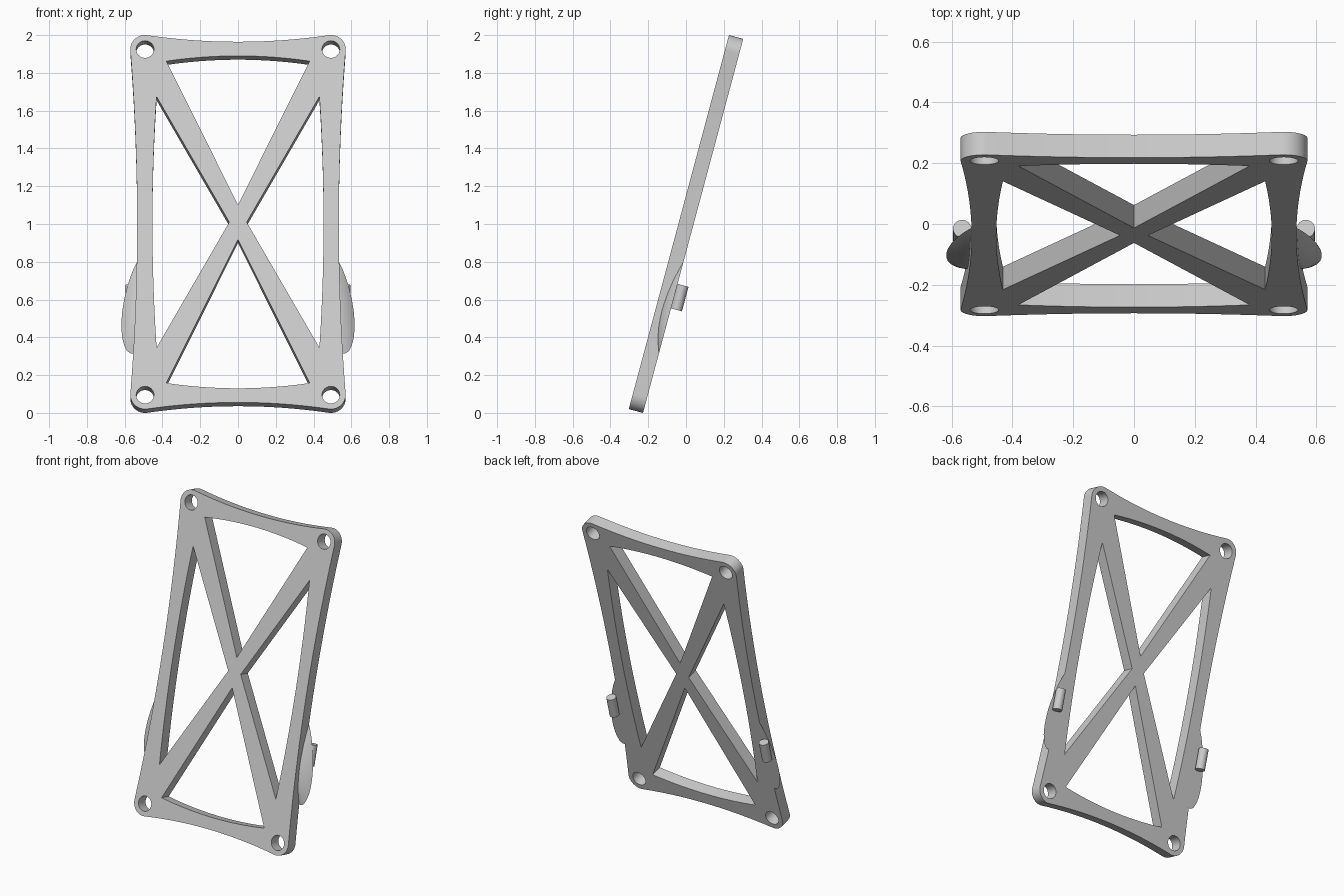
import bpy, bmesh, math
from mathutils import Matrix, Vector

cube = bpy.data.objects.get("Cube")
if cube:
    bpy.data.objects.remove(cube, do_unlink=True)

grey = bpy.data.materials.new("light_grey")
grey.use_nodes = True
colour = (0.6, 0.6, 0.6, 1)
grey.diffuse_color = colour
grey.node_tree.nodes["Principled BSDF"].inputs["Base Color"].default_value = colour

# Parts are made flat (x across, y along, z towards the front), then leaned back
LEAN = Matrix.Translation((0, 0, 1)) @ Matrix.Rotation(math.radians(75), 4, 'X')
HALF = 0.039          # half of the frame thickness
HOLE_X, HOLE_Y, CORNER = 0.492, 0.947, 0.078


def finish(name, bm):
    bmesh.ops.remove_doubles(bm, verts=bm.verts, dist=0.0001)
    bmesh.ops.recalc_face_normals(bm, faces=bm.faces)
    bm.transform(LEAN)
    mesh = bpy.data.meshes.new(name)
    bm.to_mesh(mesh)
    bm.free()
    mesh.materials.append(grey)
    obj = bpy.data.objects.new(name, mesh)
    bpy.context.collection.objects.link(obj)
    bpy.ops.object.select_all(action='DESELECT')
    obj.select_set(True)
    bpy.context.view_layer.objects.active = obj
    bpy.ops.object.shade_smooth_by_angle(angle=math.radians(30))


def bow(a, b, rise, n=20):
    """Points from a to b, bowed by rise to the right of travel."""
    a, b = Vector(a), Vector(b)
    d = (b - a).normalized()
    side = Vector((d.y, -d.x))
    return [a.lerp(b, i / n) + side * rise * 4 * (i / n) * (1 - i / n)
            for i in range(n + 1)]


def arc(cx, cy, r, start, end, n):
    return [Vector((cx + r * math.cos(start + (end - start) * i / n),
                    cy + r * math.sin(start + (end - start) * i / n)))
            for i in range(n + 1)]


# Outer outline: four round corners joined by edges that bow inwards
corners = []
for k, (sx, sy) in enumerate([(1, 1), (-1, 1), (-1, -1), (1, -1)]):
    lead, trail = (0.07, 0.14) if k % 2 == 0 else (0.14, 0.07)
    start = k * math.pi / 2
    corners.append(arc(sx * HOLE_X, sy * HOLE_Y, CORNER,
                       start - lead, start + math.pi / 2 + trail, 14))
outline = []
for k, corner in enumerate(corners):
    following = corners[(k + 1) % 4]
    outline += corner
    outline += bow(corner[-1], following[0], -0.036)[1:-1]

# Openings: four triangles with bowed outer sides, and four bolt holes
loops = [outline]
for s in (1, -1):
    loops.append([Vector((0, s * 0.095))] + bow((s * 0.38, s * 0.882), (-s * 0.38, s * 0.882), 0.029))
    loops.append([Vector((s * 0.046, 0))] + bow((s * 0.431, -s * 0.688), (s * 0.431, s * 0.688), 0.022))
    for sy in (1, -1):
        loops.append(arc(s * HOLE_X, sy * HOLE_Y, 0.047, 0, math.tau, 32)[:-1])

# Frame: filled profile with thickness
curve = bpy.data.curves.new("frame_profile", 'CURVE')
curve.dimensions = '2D'
curve.fill_mode = 'BOTH'
curve.extrude = HALF
for loop in loops:
    spline = curve.splines.new('POLY')
    spline.points.add(len(loop) - 1)
    for point, p in zip(spline.points, loop):
        point.co = (p.x, p.y, 0, 1)
    spline.use_cyclic_u = True
profile = bpy.data.objects.new("frame_profile", curve)
bpy.context.collection.objects.link(profile)
bpy.context.view_layer.update()
filled = profile.evaluated_get(bpy.context.evaluated_depsgraph_get())
bm = bmesh.new()
bm.from_mesh(filled.to_mesh())
filled.to_mesh_clear()
bpy.data.objects.remove(profile, do_unlink=True)
finish("frame", bm)

# Domed ears on the lower sides, flat at the back, each with a small round peg
EAR = [(.5, -.14), (.535, -.197), (.555, -.24), (.573, -.29), (.588, -.34), (.602, -.4),
       (.612, -.46), (.617, -.52), (.617, -.57), (.612, -.62), (.602, -.655),
       (.588, -.685), (.57, -.698), (.5, -.7)]
centre = Vector((0.5, -0.45))
for name, s in (("left", 1), ("right", -1)):
    bm = bmesh.new()
    rings = []
    for j in range(9):
        scale = math.cos(j / 9 * math.pi / 2)
        height = -HALF + 0.05 * (1 - scale ** 2)
        pts = [centre + (Vector(p) - centre) * scale for p in EAR]
        rings.append([bm.verts.new((s * p.x, p.y, height)) for p in pts])
    for low, high in zip(rings, rings[1:]):
        for i in range(len(EAR) - 1):
            bm.faces.new((low[i], low[i + 1], high[i + 1], high[i]))
    bm.faces.new(rings[0])
    bm.faces.new(rings[-1])
    bm.faces.new([r[0] for r in rings] + [r[-1] for r in reversed(rings)])
    finish(name + "_ear", bm)

    bm = bmesh.new()
    place = Matrix.Translation((s * 0.565, -0.385, -0.069)) @ Matrix.Rotation(math.pi / 2, 4, 'X')
    bmesh.ops.create_cone(bm, cap_ends=True, segments=32, radius1=0.03, radius2=0.03,
                          depth=0.134, matrix=place)
    finish(name + "_peg", bm)
